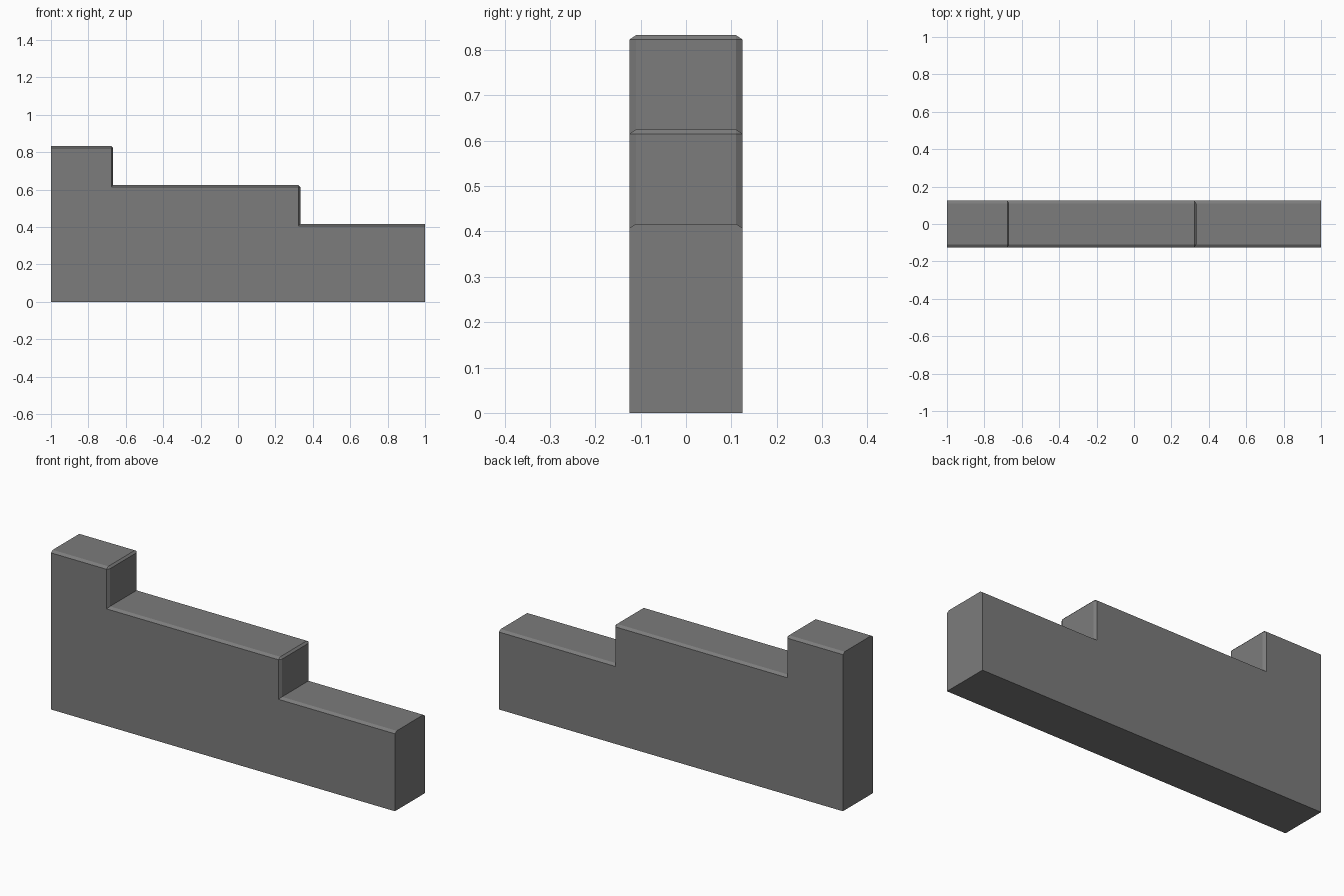
import bpy, bmesh

if "Cube" in bpy.data.objects:
    bpy.data.objects.remove(bpy.data.objects["Cube"])

HALF_Y = 0.125
BEVEL = 0.01
Y_STRETCH = 1.5          # chamfer is wider across the wall than down it

# stepped side profile (x, z)
profile = [(-1, 0), (1, 0), (1, 0.417), (0.333, 0.417), (0.333, 0.625),
           (-0.667, 0.625), (-0.667, 0.833), (-1, 0.833)]

bm = bmesh.new()
y = HALF_Y / Y_STRETCH
face = bm.faces.new([bm.verts.new((x, -y, z)) for x, z in profile])
ext = bmesh.ops.extrude_face_region(bm, geom=[face])
bmesh.ops.translate(bm, vec=(0, 2 * y, 0),
                    verts=[g for g in ext["geom"] if isinstance(g, bmesh.types.BMVert)])
bmesh.ops.recalc_face_normals(bm, faces=bm.faces)


def is_chamfered(edge):
    a, b = (v.co for v in edge.verts)
    if min(a.z, b.z) < 0.1:
        return False
    if abs(a.y - b.y) < 1e-5:                       # long edges and risers
        return abs(a.x) < 0.99 or abs(b.x) < 0.99
    return abs(a.x) < 0.99 and edge.is_convex       # step noses


# chamfer the top rims and step noses, leaving ends and inner corners sharp
bmesh.ops.bevel(bm, geom=[e for e in bm.edges if is_chamfered(e)],
                offset=BEVEL, segments=1, affect='EDGES', profile=0.5,
                miter_outer='ARC')
for v in bm.verts:
    v.co.y *= Y_STRETCH
bmesh.ops.recalc_face_normals(bm, faces=bm.faces)

mesh = bpy.data.meshes.new("stepped_wall")
bm.to_mesh(mesh)
bm.free()
wall = bpy.data.objects.new("stepped_wall", mesh)
bpy.context.collection.objects.link(wall)

# dark grey
grey = bpy.data.materials.new("dark_grey")
grey.diffuse_color = (0.2, 0.2, 0.2, 1)
grey.use_nodes = True
grey.node_tree.nodes["Principled BSDF"].inputs["Base Color"].default_value = grey.diffuse_color
mesh.materials.append(grey)
